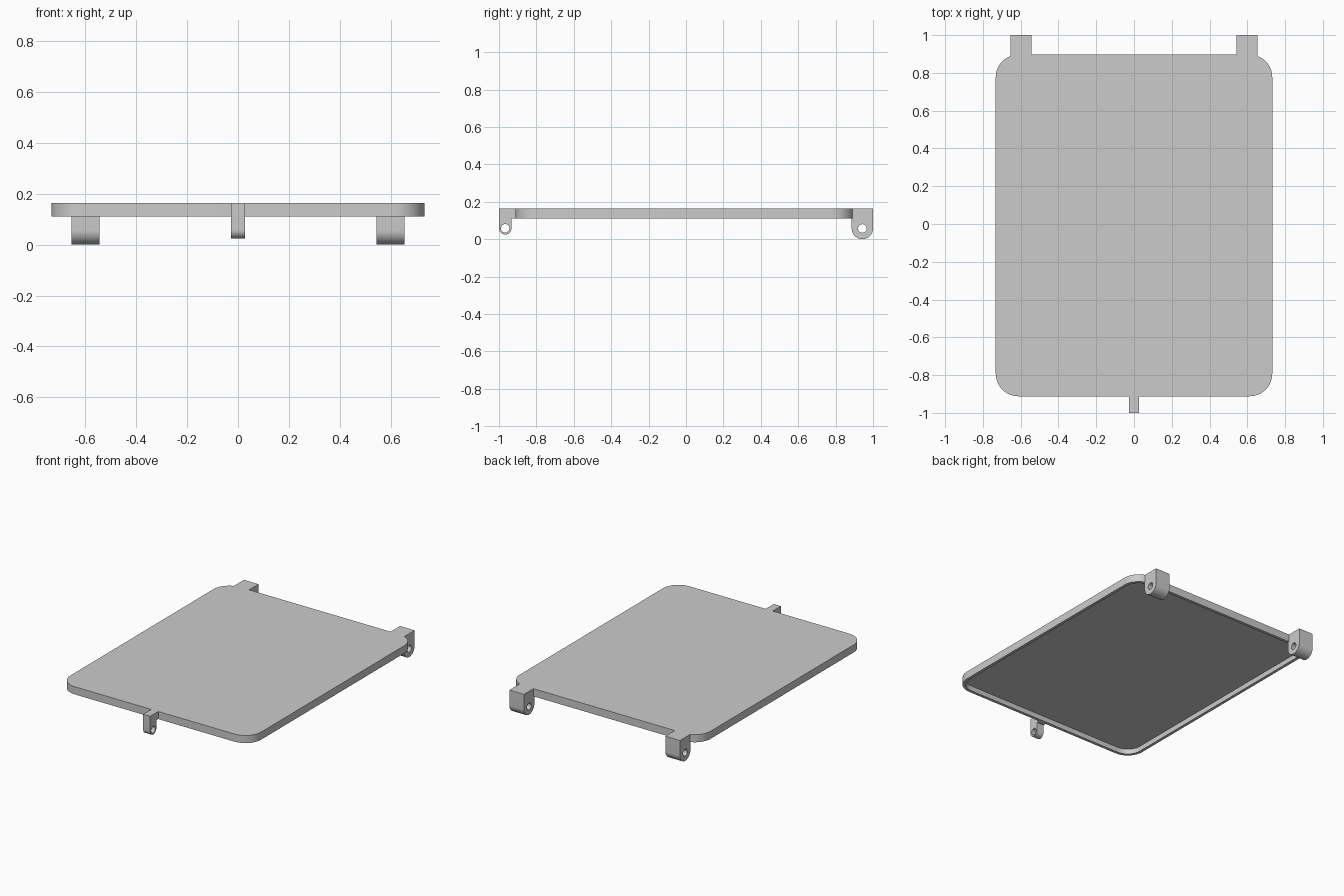
import bpy, bmesh
from math import sin, cos, pi
from mathutils import Vector

cube = bpy.data.objects.get("Cube")
if cube:
    bpy.data.objects.remove(cube)

TOP, UNDERSIDE = 0.163, 0.11      # heights of the lid faces
BACK, FRONT, HALF = 0.897, -0.912, 0.732

grey = bpy.data.materials.new("light grey")
grey.use_nodes = True
grey.diffuse_color = (0.6, 0.6, 0.6, 1)
grey.node_tree.nodes["Principled BSDF"].inputs["Base Color"].default_value = (0.6, 0.6, 0.6, 1)


def arc(cx, cy, r, start, end, n):
    """Points along a circular arc, both ends included."""
    return [(cx + r * cos(start + (end - start) * i / n),
             cy + r * sin(start + (end - start) * i / n)) for i in range(n + 1)]


def finish(name, bm):
    bmesh.ops.recalc_face_normals(bm, faces=bm.faces)
    mesh = bpy.data.meshes.new(name)
    bm.to_mesh(mesh)
    bm.free()
    mesh.materials.append(grey)
    ob = bpy.data.objects.new(name, mesh)
    bpy.context.collection.objects.link(ob)
    bpy.ops.object.select_all(action="DESELECT")
    ob.select_set(True)
    bpy.context.view_layer.objects.active = ob
    bpy.ops.object.shade_smooth_by_angle()
    return ob


def lug(name, x0, x1, outline, hole):
    """Side profile in (y, z) with a pin hole, extruded along x."""
    bm = bmesh.new()
    edges = []
    for loop in (outline, hole):
        vs = [bm.verts.new((x0, y, z)) for y, z in loop]
        edges += [bm.edges.new((v, vs[i - 1])) for i, v in enumerate(vs)]
    bmesh.ops.triangle_fill(bm, edges=edges, use_beauty=True)
    out = bmesh.ops.extrude_face_region(bm, geom=bm.faces[:], use_keep_orig=True)
    moved = [g for g in out["geom"] if isinstance(g, bmesh.types.BMVert)]
    bmesh.ops.translate(bm, verts=moved, vec=(x1 - x0, 0, 0))
    return finish(name, bm)


# Lid panel: rounded rectangle with a shallow recess underneath
R = 0.12
corners = [(HALF - R, BACK - R), (R - HALF, BACK - R),
           (R - HALF, FRONT + R), (HALF - R, FRONT + R)]
outline = [p for i, (x, y) in enumerate(corners)
           for p in arc(x, y, R, i * pi / 2, (i + 1) * pi / 2, 12)]
bm = bmesh.new()
roof = bm.faces.new([bm.verts.new((x, y, TOP)) for x, y in outline])
out = bmesh.ops.extrude_face_region(bm, geom=[roof], use_keep_orig=True)
bottom = [g for g in out["geom"] if isinstance(g, bmesh.types.BMFace)][0]
bmesh.ops.translate(bm, verts=bottom.verts[:], vec=(0, 0, UNDERSIDE - TOP))
bmesh.ops.recalc_face_normals(bm, faces=bm.faces)
bmesh.ops.inset_region(bm, faces=[bottom], thickness=0.02, use_even_offset=True)
bmesh.ops.recalc_face_normals(bm, faces=bm.faces)
out = bmesh.ops.extrude_face_region(bm, geom=[bottom])
floor = [g for g in out["geom"] if isinstance(g, bmesh.types.BMVert)]
bmesh.ops.translate(bm, verts=floor, vec=(0, 0, 0.035))
if bottom.is_valid:
    bm.faces.remove(bottom)
finish("lid_panel", bm)

# Rear hinge lugs with rounded lower ends
r, cy = 0.057, 0.943
hinge = arc(cy, r, r, pi, 2 * pi, 20) + [(cy + r, TOP), (cy - r, TOP)]
hinge_hole = arc(cy, r, 0.023, 0, 2 * pi, 24)[:-1]
for side, x0, x1 in (("right", -0.654, -0.543), ("left", 0.543, 0.654)):
    lug("hinge_lug_" + side, x0, x1, hinge, hinge_hole)

# Front latch tab: hangs from a short neck joined to the lid edge
r, cy, cz = 0.0335, -0.9665, 0.058
latch = arc(cy, cz, r, pi, 2 * pi, 16) + [(cy + r, UNDERSIDE), (FRONT, UNDERSIDE),
                                          (FRONT, TOP), (cy - r, TOP)]
lug("latch_tab", -0.027, 0.027, latch, arc(cy, cz, 0.023, 0, 2 * pi, 24)[:-1])
